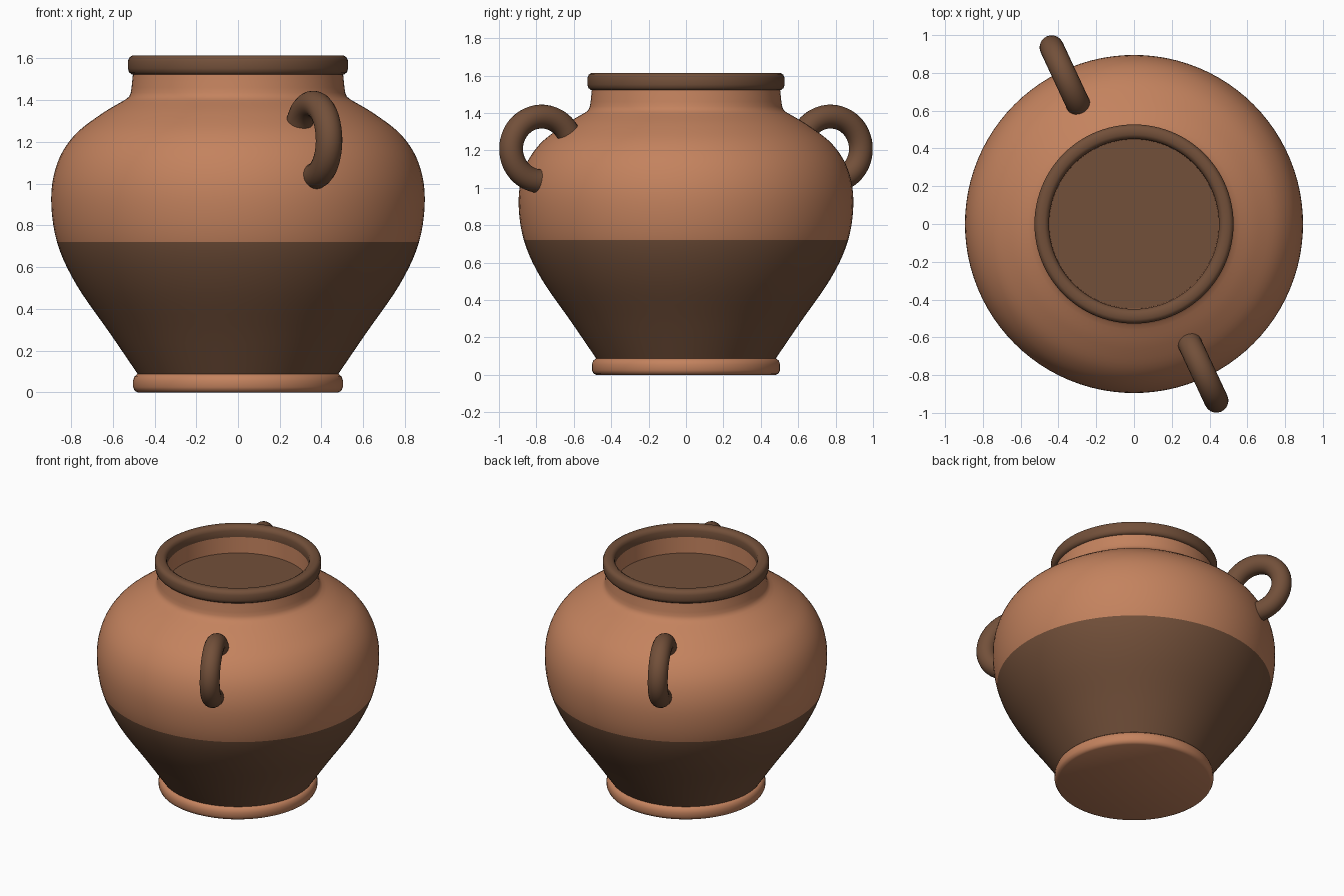
import bpy, bmesh
from math import sin, cos, radians, pi
from mathutils import Vector

if "Cube" in bpy.data.objects:
    bpy.data.objects.remove(bpy.data.objects["Cube"])


def material(name, rgb):
    m = bpy.data.materials.new(name)
    m.diffuse_color = (*rgb, 1)
    m.use_nodes = True
    m.node_tree.nodes["Principled BSDF"].inputs["Base Color"].default_value = m.diffuse_color
    return m


CLAY = material("clay", (0.55, 0.225, 0.112))
GLAZE = material("dark_glaze", (0.17, 0.08, 0.042))


def smooth_path(pts, steps=5):
    # Catmull-Rom curve through the points
    p = [Vector(q) for q in pts]
    p = [2 * p[0] - p[1]] + p + [2 * p[-1] - p[-2]]
    out = []
    for a, b, c, d in zip(p, p[1:], p[2:], p[3:]):
        for i in range(steps):
            t = i / steps
            out.append(0.5 * (2 * b + (c - a) * t + (2 * a - 5 * b + 4 * c - d) * t * t
                              + (3 * b - a - 3 * c + d) * t ** 3))
    return out + [p[-2]]


def finish(bm, name, mats):
    bmesh.ops.remove_doubles(bm, verts=bm.verts, dist=1e-4)
    bmesh.ops.recalc_face_normals(bm, faces=bm.faces)
    me = bpy.data.meshes.new(name)
    bm.to_mesh(me)
    bm.free()
    for m in mats:
        me.materials.append(m)
    ob = bpy.data.objects.new(name, me)
    bpy.context.collection.objects.link(ob)
    bpy.ops.object.select_all(action='DESELECT')
    ob.select_set(True)
    bpy.context.view_layer.objects.active = ob
    bpy.ops.object.shade_smooth_by_angle(angle=radians(40))
    return ob


def lathe(name, profile, mats, pick=None, closed=False, segs=96):
    bm = bmesh.new()
    vs = [bm.verts.new((p[0], 0, p[1])) for p in profile]
    es = [bm.edges.new(e) for e in zip(vs, vs[1:] + vs[:1] if closed else vs[1:])]
    bmesh.ops.spin(bm, geom=vs + es, axis=(0, 0, 1), cent=(0, 0, 0),
                   angle=2 * pi, steps=segs, use_merge=False)
    if pick:
        for f in bm.faces:
            f.material_index = pick(f.calc_center_median())
    return finish(bm, name, mats)


# Foot ring with closed base
lathe("foot", [(0, 0), (0.48, 0), (0.495, 0.008), (0.503, 0.025), (0.503, 0.055),
               (0.497, 0.075), (0.482, 0.088), (0.44, 0.09)], [CLAY])

# Body: dark lower half, clay shoulder and neck
body = smooth_path([(0.475, 0.08), (0.61, 0.278), (0.775, 0.517), (0.867, 0.72),
                    (0.895, 0.93), (0.865, 1.10), (0.785, 1.23), (0.66, 1.33),
                    (0.535, 1.405)])
neck = [(0.521, 1.418), (0.514, 1.435), (0.51, 1.46), (0.503, 1.53)]
lathe("body", body + neck, [CLAY, GLAZE], lambda c: int(c.z < 0.72))

# Inside of the neck and the dark opening
lathe("neck_inside", [(0.45, 1.54), (0.448, 1.43)], [CLAY])
lathe("opening", [(0.45, 1.43), (0, 1.43)], [GLAZE])

# Rounded rim
lathe("rim", [(0.453, 1.523), (0.45, 1.54), (0.45, 1.585), (0.456, 1.603), (0.473, 1.614),
              (0.505, 1.614), (0.52, 1.605), (0.527, 1.588), (0.527, 1.552),
              (0.522, 1.533), (0.508, 1.523)], [GLAZE], closed=True)


def handle(name, azimuth, tube=0.064, rings=32, sides=20):
    bm = bmesh.new()
    out = Vector((cos(azimuth), sin(azimuth), 0))
    side = Vector((-sin(azimuth), cos(azimuth), 0))
    up = Vector((0, 0, 1))
    loops = []
    for i in range(rings + 1):
        t = radians(149 - 244 * i / rings)
        n = out * cos(t) + up * sin(t)
        c = out * (0.852 + 0.18 * cos(t)) + up * (1.208 + 0.173 * sin(t))
        loops.append([bm.verts.new(c + tube * (n * cos(a) + side * sin(a)))
                      for a in (2 * pi * k / sides for k in range(sides))])
    for l0, l1 in zip(loops, loops[1:]):
        for k in range(sides):
            j = (k + 1) % sides
            bm.faces.new((l0[k], l0[j], l1[j], l1[k]))
    bm.faces.new(loops[0])
    bm.faces.new(loops[-1])
    finish(bm, name, [GLAZE])


# Two loop handles on opposite sides
handle("front_handle", radians(-65))
handle("back_handle", radians(115))
